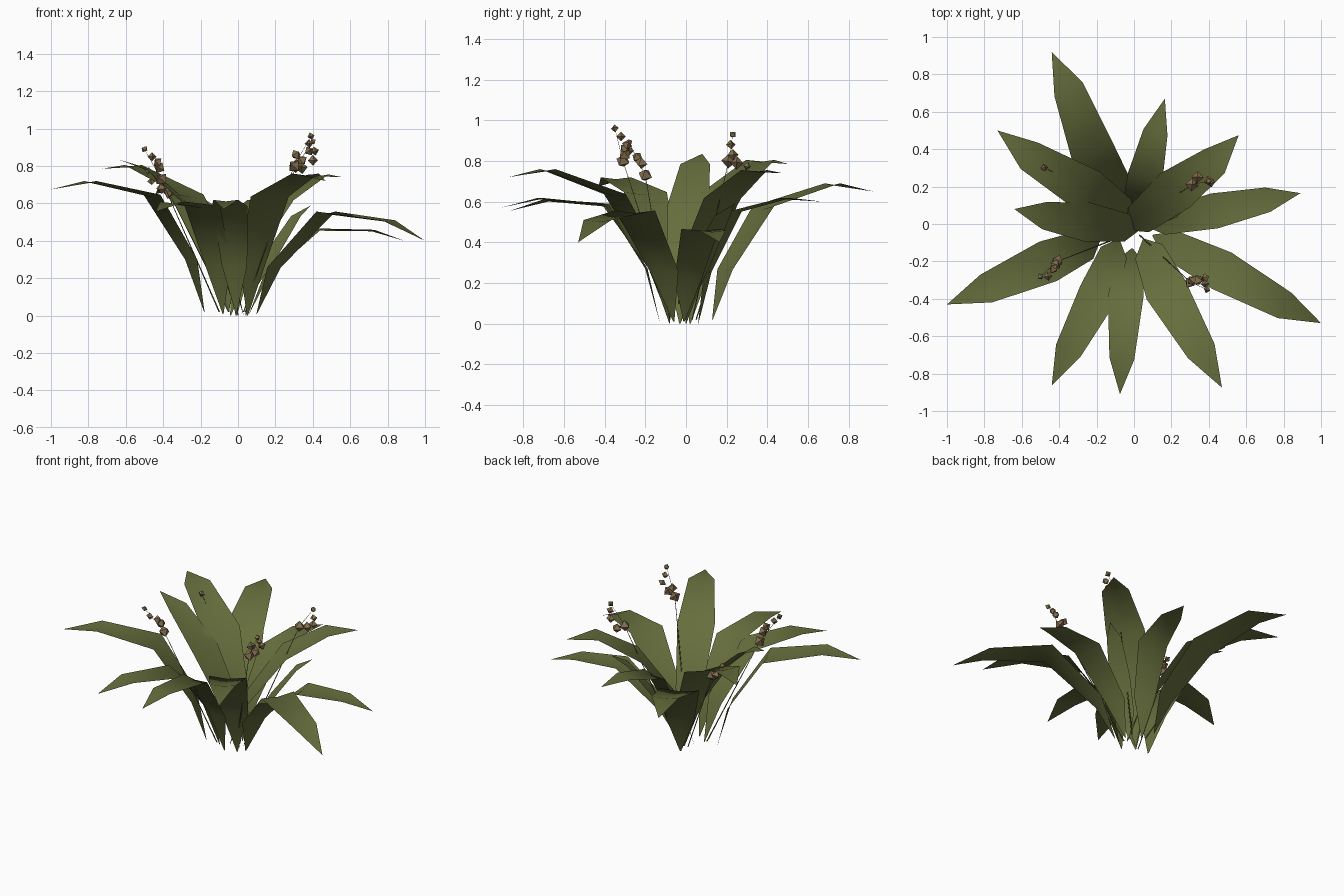
import bpy, bmesh, random
from mathutils import Vector, Euler

random.seed(4)
if "Cube" in bpy.data.objects:
    bpy.data.objects.remove(bpy.data.objects["Cube"])


def material(name, color):
    mat = bpy.data.materials.new(name)
    mat.use_nodes = True
    mat.diffuse_color = color
    bsdf = mat.node_tree.nodes["Principled BSDF"]
    bsdf.inputs["Base Color"].default_value = color
    bsdf.inputs["Roughness"].default_value = 0.9
    return mat


LEAF = material("olive_leaf", (0.133, 0.155, 0.046, 1))
BUD = material("brown_bud", (0.24, 0.165, 0.08, 1))


def finish(bm, name, mat, smooth=False):
    mesh = bpy.data.meshes.new(name)
    bm.to_mesh(mesh)
    bm.free()
    mesh.materials.append(mat)
    obj = bpy.data.objects.new(name, mesh)
    bpy.context.collection.objects.link(obj)
    for face in mesh.polygons:
        face.use_smooth = smooth


def leaf(name, base, belly, shoulder, tip, width=0.23):
    """Arching blade: pointed root, broad sections, pointed tip, shallow fold."""
    base, belly, shoulder, tip = (Vector(p) for p in (base, belly, shoulder, tip))
    shin = base.lerp(belly, 0.25)
    shin.z = belly.z * 0.46
    along = tip - base
    side = Vector((along.y, -along.x, 0)).normalized()
    bm = bmesh.new()
    rows = []
    for p, w in ((base, 0.03), (shin, 0.72), (belly, 1), (shoulder, 0.7)):
        half = side * width * w / 2
        fold = Vector((0, 0, 0.03 * width * w))
        rows.append([bm.verts.new(q) for q in (p - half + fold, p - fold, p + half + fold)])
    for low, high in zip(rows, rows[1:]):
        for i in range(2):
            bm.faces.new((low[i], low[i + 1], high[i + 1], high[i]))
    end = bm.verts.new(tip)
    for i in range(2):
        bm.faces.new((rows[-1][i], rows[-1][i + 1], end))
    bmesh.ops.recalc_face_normals(bm, faces=bm.faces)
    if sum(f.normal.z for f in bm.faces) < 0:
        bmesh.ops.reverse_faces(bm, faces=bm.faces)
    finish(bm, name, LEAF, smooth=True)


def stalk(name, root, buds):
    """Thin tapering stalk carrying eight-sided buds that shrink towards the top."""
    curve = bpy.data.curves.new(name, "CURVE")
    curve.dimensions = "3D"
    curve.bevel_depth = 0.004
    curve.bevel_resolution = 0
    line = curve.splines.new("POLY")
    line.points.add(2)
    for point, co, radius in zip(line.points, (root, buds[0], buds[-1]), (1, 0.4, 0.2)):
        point.co = (*co, 1)
        point.radius = radius
    curve.materials.append(LEAF)
    bpy.context.collection.objects.link(bpy.data.objects.new(name, curve))

    bm = bmesh.new()
    for i, co in enumerate(buds):
        size = 0.037 - 0.017 * i / (len(buds) - 1)
        turn = Euler([random.uniform(0, 3) for _ in range(3)]).to_matrix().to_4x4()
        turn.translation = co
        bmesh.ops.create_uvsphere(bm, u_segments=4, v_segments=2, radius=size, matrix=turn)
    finish(bm, name + "_buds", BUD)


# Leaves around the crown
leaf("leaf_back", (-.05, .13, .02), (-.22, .38, .57), (-.35, .72, .685), (-.44, .92, .65), .24)
leaf("leaf_back_right", (0, .02, 0), (-.25, .18, .64), (-.56, .365, .80), (-.73, .50, .785), .24)
leaf("leaf_right", (.03, -.03, 0), (-.25, .01, .57), (-.48, .045, .78), (-.64, .08, .835), .21)
leaf("leaf_front_right_long", (-.18, -.08, .02), (-.46, -.2, .64), (-.79, -.345, .715), (-1, -.43, .675))
leaf("leaf_front_right", (-.08, -.08, .01), (-.19, -.37, .58), (-.35, -.675, .605), (-.44, -.865, .555), .21)
leaf("leaf_front", (-.01, -.13, .01), (-.045, -.39, .58), (-.065, -.72, .615), (-.075, -.91, .57), .19)
leaf("leaf_front_left", (.05, -.08, 0), (.17, -.35, .63), (.36, -.68, .755), (.47, -.875, .72))
leaf("leaf_left_long", (.1, -.06, .01), (.47, -.25, .55), (.805, -.435, .505), (1, -.53, .4), .22)
leaf("leaf_left", (.06, -.01, .01), (.43, .07, .46), (.715, .13, .455), (.89, .165, .4), .19)
leaf("leaf_back_left", (-.04, -.03, 0), (.22, .18, .61), (.43, .335, .75), (.56, .475, .74), .24)
leaf("leaf_back_small", (-.01, .06, 0), (.06, .25, .55), (.115, .49, .615), (.165, .67, .6), .19)
leaf("leaf_inner_short", (.04, 0, 0), (.19, .09, .34), (.31, .18, .53), (.39, .24, .59), .13)

# Bud stalks
stalk("stalk_front_right", (-.1, -.08, .02),
      [(-.41, -.2, .73), (-.42, -.22, .79), (-.43, -.24, .82), (-.46, -.28, .85), (-.5, -.28, .89)])
stalk("stalk_front_left", (.03, -.06, .02),
      [(.3, -.31, .8), (.34, -.3, .83), (.31, -.3, .86), (.38, -.29, .88), (.38, -.32, .92), (.39, -.35, .96)])
stalk("stalk_back_left", (.04, .03, .02),
      [(.31, .21, .8), (.34, .25, .79), (.4, .23, .83), (.41, .22, .88), (.4, .23, .93)])
stalk("stalk_back_right", (-.05, .05, .02),
      [(-.37, .25, .66), (-.41, .26, .68), (-.46, .28, .72), (-.48, .3, .775)])
